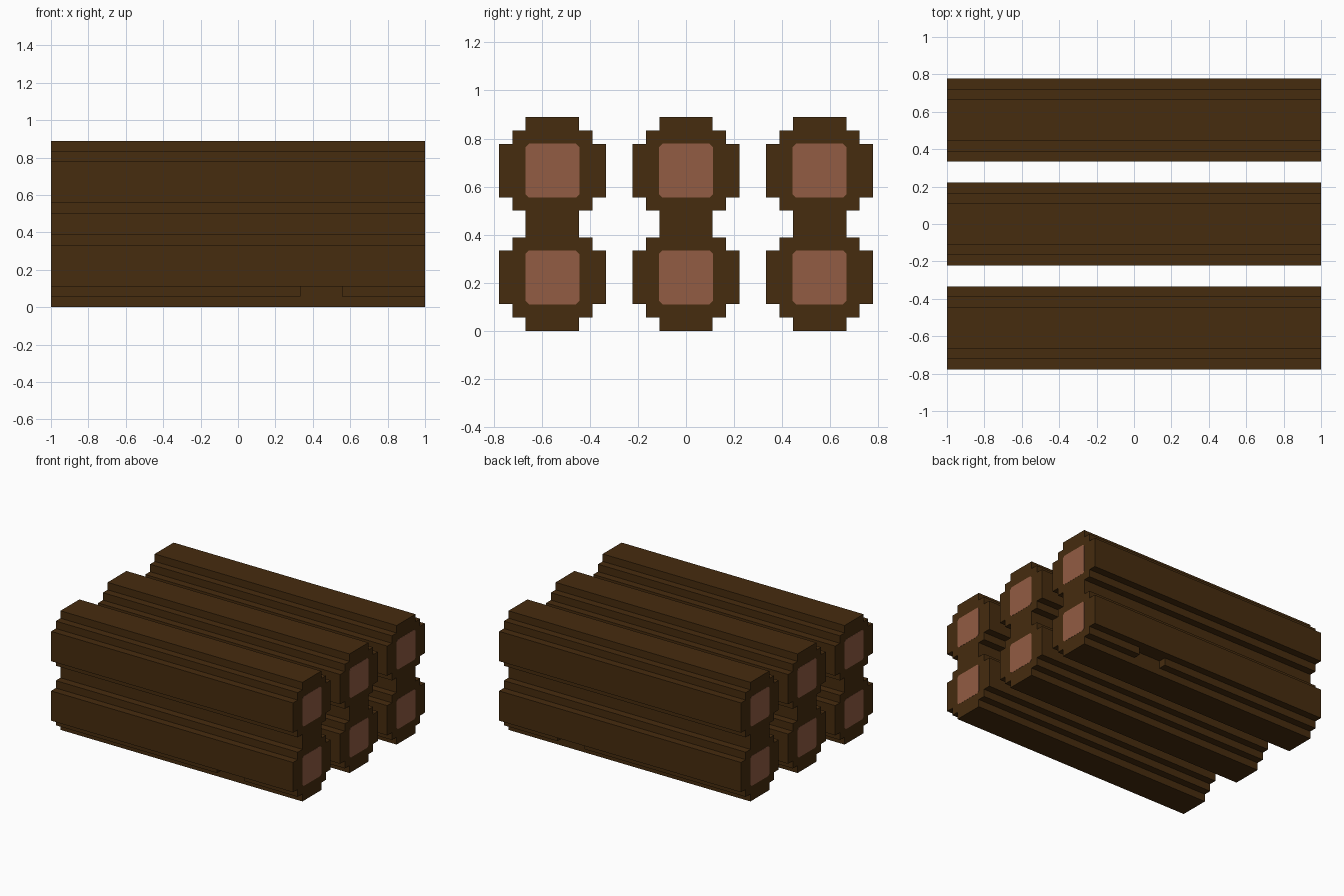
import bpy, bmesh

if "Cube" in bpy.data.objects:
    bpy.data.objects.remove(bpy.data.objects["Cube"], do_unlink=True)

U = 1 / 18          # one block step
HALF = 0.998        # half length of a log; the end plates reach 1.0


def make_material(name, color):
    mat = bpy.data.materials.new(name)
    mat.use_nodes = True
    mat.diffuse_color = color
    mat.node_tree.nodes["Principled BSDF"].inputs["Base Color"].default_value = color
    return mat


bark = make_material("dark_bark", (0.061, 0.025, 0.0045, 1))
heartwood = make_material("pink_heartwood", (0.287, 0.107, 0.056, 1))


def prism(name, profile, x0, x1, mat, location):
    """Extrude a (y, z) outline along x."""
    bm = bmesh.new()
    face = bm.faces.new([bm.verts.new((x0, y, z)) for y, z in profile])
    res = bmesh.ops.extrude_face_region(bm, geom=[face])
    verts = [g for g in res["geom"] if isinstance(g, bmesh.types.BMVert)]
    bmesh.ops.translate(bm, verts=verts, vec=(x1 - x0, 0, 0))
    bmesh.ops.recalc_face_normals(bm, faces=bm.faces)
    mesh = bpy.data.meshes.new(name)
    bm.to_mesh(mesh)
    bm.free()
    mesh.materials.append(mat)
    obj = bpy.data.objects.new(name, mesh)
    obj.location = location
    bpy.context.collection.objects.link(obj)
    return obj


def four_way(quarter):
    """Mirror the upper right quarter of an outline into all four corners."""
    upper = quarter + [(-y, z) for y, z in reversed(quarter)]
    return upper + [(-y, -z) for y, z in upper]


# Stepped log outline and clipped-corner outline of the cut wood
log_outline = four_way([(a * U, b * U) for a, b in
                        [(4, 2), (3, 2), (3, 3), (2, 3), (2, 4)]])
core_outline = four_way([(0.112, 0.098), (0.098, 0.112)])

# Two layers of three logs, each with a pale core plate on both ends
for layer, z in (("lower", 4 * U), ("upper", 12 * U)):
    for row, y in (("front", -10 * U), ("middle", 0), ("back", 10 * U)):
        log = prism(f"{layer}_{row}_log", log_outline, -HALF, HALF, bark, (0, y, z))
        for side, s in (("left", 1), ("right", -1)):
            prism(f"{layer}_{row}_{side}_core", core_outline,
                  s * (HALF - 0.002), s * 1.0, heartwood, (0, y, z))

        # Small gap in the lower outer step of the outermost bottom logs
        if layer == "lower" and row != "middle":
            s = -1 if row == "front" else 1
            box = [(s * a * U, b * U) for a, b in
                   [(2, -3), (3.5, -3), (3.5, -2), (2, -2)]]
            cutter = prism(f"{row}_gap_cutter", box, 6 * U, 10 * U, bark, (0, y, z))
            cutter.hide_render = True
            cutter.hide_set(True)
            cut = log.modifiers.new("step_gap", "BOOLEAN")
            cut.operation = "DIFFERENCE"
            cut.solver = "EXACT"
            cut.object = cutter

# Bark on the log ends at full length around the cores
for obj in bpy.context.collection.objects:
    if obj.name.endswith("_log"):
        for v in obj.data.vertices:
            v.co.x = 0.999 if v.co.x > 0 else -0.999
